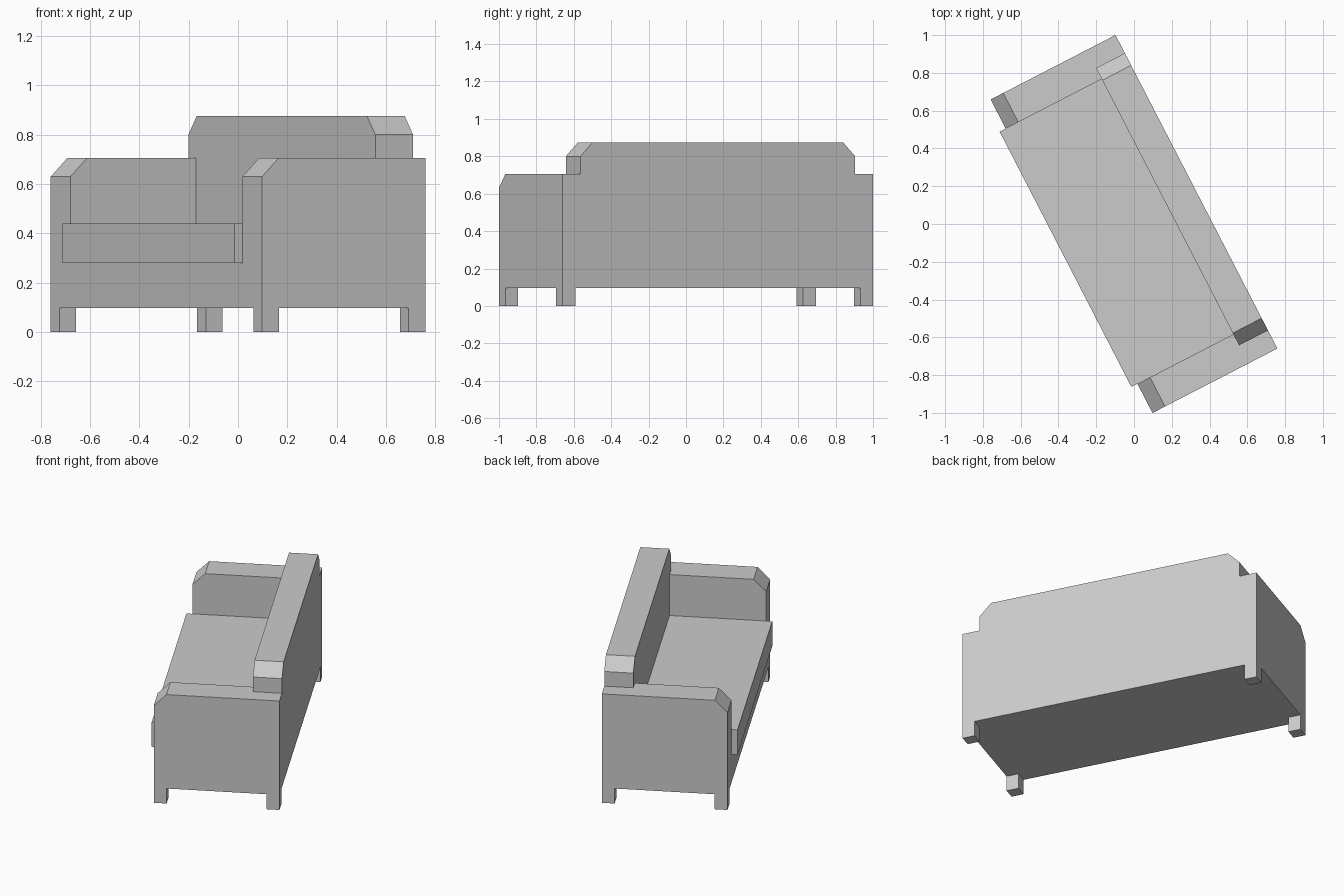
import bpy, bmesh, math
from mathutils import Vector

if "Cube" in bpy.data.objects:
    bpy.data.objects.remove(bpy.data.objects["Cube"], do_unlink=True)

TURN = math.radians(27.3)            # the sofa stands turned about z
DEPTH, LENGTH = 0.372, 0.934         # half sizes: local x is depth, local y is length
INNER, BACK = 0.76, 0.2              # inside of the arms, front of the backrest
FLOOR, SEAT, TOP, CHAMFER = 0.097, 0.28, 0.705, 0.075

grey = bpy.data.materials.new("grey fabric")
grey.use_nodes = True
COLOUR = (0.6, 0.6, 0.6, 1)
grey.diffuse_color = COLOUR
grey.node_tree.nodes["Principled BSDF"].inputs["Base Color"].default_value = COLOUR


def extrude(name, outline, direction):
    """Extrude a flat outline of points along a direction."""
    bm = bmesh.new()
    face = bm.faces.new([bm.verts.new(p) for p in outline])
    result = bmesh.ops.extrude_face_region(bm, geom=[face])
    moved = [v for v in result["geom"] if isinstance(v, bmesh.types.BMVert)]
    bmesh.ops.translate(bm, verts=moved, vec=Vector(direction))
    bmesh.ops.recalc_face_normals(bm, faces=bm.faces)
    mesh = bpy.data.meshes.new(name)
    bm.to_mesh(mesh)
    bm.free()
    mesh.materials.append(grey)
    obj = bpy.data.objects.new(name, mesh)
    obj.rotation_euler.z = TURN
    bpy.context.collection.objects.link(obj)
    return obj


def box(name, x0, x1, y0, y1, z0, z1):
    return extrude(name, [(x0, y0, z0), (x1, y0, z0), (x1, y1, z0), (x0, y1, z0)],
                   (0, 0, z1 - z0))


# Base and overhanging seat cushion
box("base", -DEPTH, BACK, -INNER, INNER, FLOOR, SEAT)
box("seat_cushion", -0.408, BACK, -INNER, INNER, SEAT, 0.44)

# Backrest: its upper part reaches over the arms and has cut corners
half = [(INNER, FLOOR), (INNER, TOP), (0.826, TOP), (0.826, 0.8), (0.753, 0.875)]
profile = half + [(-y, z) for y, z in reversed(half)]
extrude("backrest", [(BACK, y, z) for y, z in profile], (DEPTH - BACK, 0, 0))

# Arms with a cut front edge, and corner legs
arm = [(-DEPTH, FLOOR), (DEPTH, FLOOR), (DEPTH, TOP),
       (-DEPTH + CHAMFER, TOP), (-DEPTH, TOP - CHAMFER)]
leg = 0.076
for side, sy in (("right", -1), ("left", 1)):
    extrude(side + "_arm", [(x, sy * INNER, z) for x, z in arm],
            (0, sy * (LENGTH - INNER), 0))
    for end, sx in (("front", -1), ("back", 1)):
        box(f"{end}_{side}_leg", sx * (DEPTH - leg), sx * DEPTH,
            sy * (LENGTH - leg), sy * LENGTH, 0, FLOOR)
